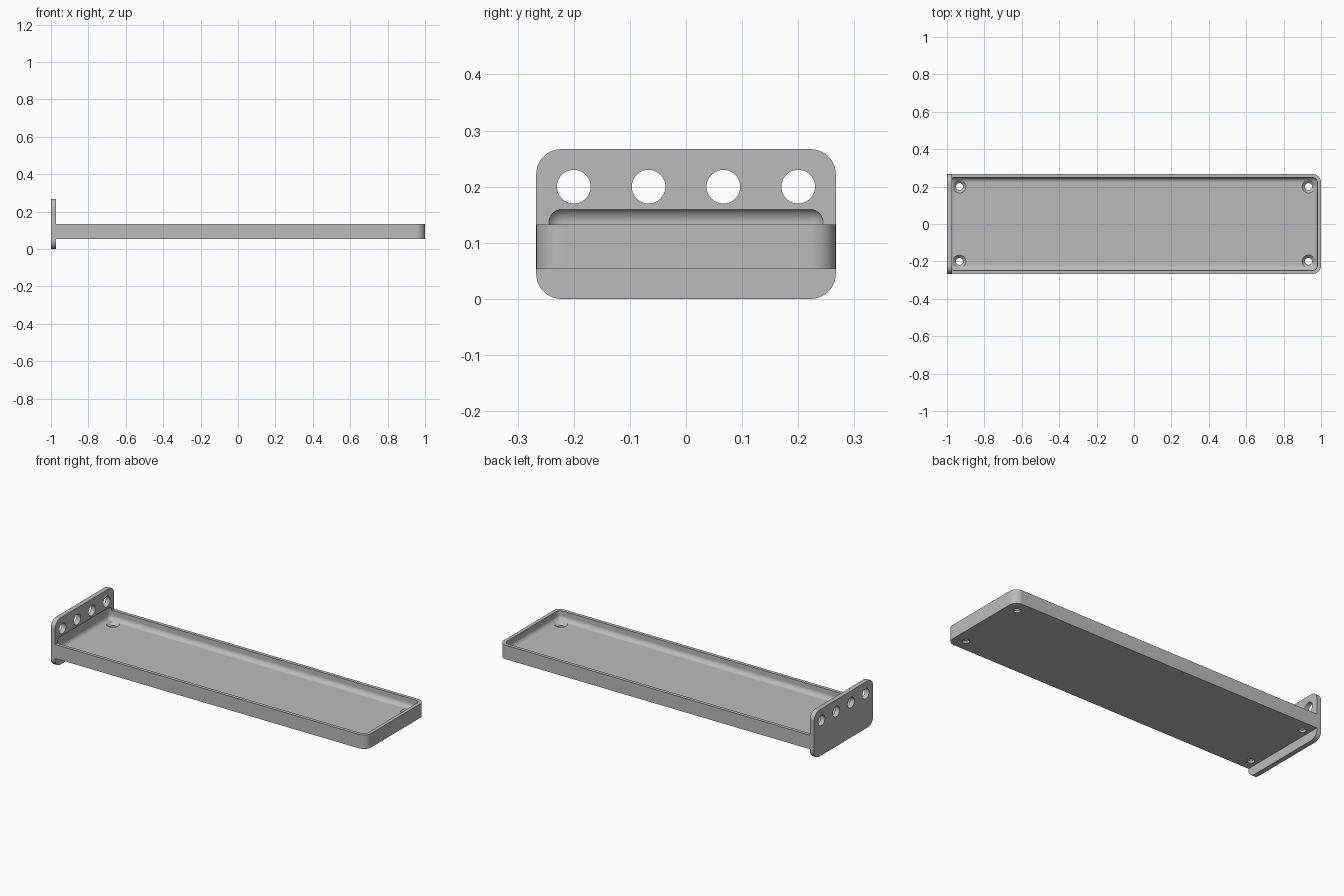
import bpy, bmesh, math
from mathutils import Matrix, Vector

if "Cube" in bpy.data.objects:
    bpy.data.objects.remove(bpy.data.objects["Cube"], do_unlink=True)

grey = bpy.data.materials.new("plain grey")
grey.use_nodes = True
colour = (0.5, 0.5, 0.5, 1)
grey.diffuse_color = colour
grey.node_tree.nodes["Principled BSDF"].inputs["Base Color"].default_value = colour


def finish(name, bm):
    mesh = bpy.data.meshes.new(name)
    bm.to_mesh(mesh)
    bm.free()
    mesh.materials.append(grey)
    obj = bpy.data.objects.new(name, mesh)
    bpy.context.collection.objects.link(obj)
    return obj


def rounded_box(name, low, high, radius, choose, segments=10):
    """Box between two corners, with the chosen edges rounded."""
    low, high = Vector(low), Vector(high)
    bm = bmesh.new()
    bmesh.ops.create_cube(bm, size=1)
    bmesh.ops.scale(bm, vec=high - low, verts=bm.verts)
    bmesh.ops.translate(bm, vec=(low + high) / 2, verts=bm.verts)
    edges = [e for e in bm.edges if choose(e.verts[0].co, e.verts[1].co)]
    bmesh.ops.bevel(bm, geom=edges, offset=radius, segments=segments,
                    profile=0.5, affect='EDGES')
    return finish(name, bm)


def cone(name, centre, r_low, r_high, depth, turn=Matrix()):
    bm = bmesh.new()
    bmesh.ops.create_cone(bm, cap_ends=True, segments=40, radius1=r_low,
                          radius2=r_high, depth=depth,
                          matrix=Matrix.Translation(centre) @ turn)
    return finish(name, bm)


def combine(target, tool, operation):
    mod = target.modifiers.new("combine", 'BOOLEAN')
    mod.operation, mod.object, mod.solver = operation, tool, 'EXACT'
    bpy.context.view_layer.objects.active = target
    bpy.ops.object.modifier_apply(modifier=mod.name)
    bpy.data.objects.remove(tool, do_unlink=True)


W = 0.267          # half width
FACE = -0.973      # inner face of the end plate
FLOOR = 0.08       # tray floor

# Tray body with two rounded outer corners, joined to the upright end plate
shelf = rounded_box("tray_with_end_plate", (-0.985, -W, 0.053), (1, W, 0.133), 0.045,
                    lambda a, b: abs(a.z - b.z) > 0.01 and a.x > 0)
plate = rounded_box("end_plate", (-1, -W, 0), (FACE, W, W), 0.045,
                    lambda a, b: abs(a.x - b.x) > 0.01)
combine(shelf, plate, 'UNION')

# Hollow with rounded edges, biting slightly into the plate
hollow = rounded_box("hollow", (-0.987, -0.248, FLOOR), (0.98, 0.248, 0.163), 0.027,
                     lambda a, b: True, 8)
combine(shelf, hollow, 'DIFFERENCE')

# Row of holes through the plate
sideways = Matrix.Rotation(math.pi / 2, 4, 'Y')
for i in range(4):
    y = -0.2 + i * 0.4 / 3
    combine(shelf, cone("plate_hole", (-0.98, y, 0.2), 0.03, 0.03, 0.2, sideways), 'DIFFERENCE')

# Countersunk screw holes in the tray corners
for x in (-0.933, 0.933):
    for y in (-0.2, 0.2):
        combine(shelf, cone("screw_hole", (x, y, 0.06), 0.019, 0.019, 0.1), 'DIFFERENCE')
        combine(shelf, cone("countersink", (x, y, FLOOR), 0.019, 0.049, 0.03), 'DIFFERENCE')

# Smooth curves, crisp edges
bpy.ops.object.select_all(action='DESELECT')
shelf.select_set(True)
bpy.context.view_layer.objects.active = shelf
bpy.ops.object.shade_smooth_by_angle(angle=math.radians(25))
weighted = shelf.modifiers.new("even shading", 'WEIGHTED_NORMAL')
weighted.keep_sharp = True
